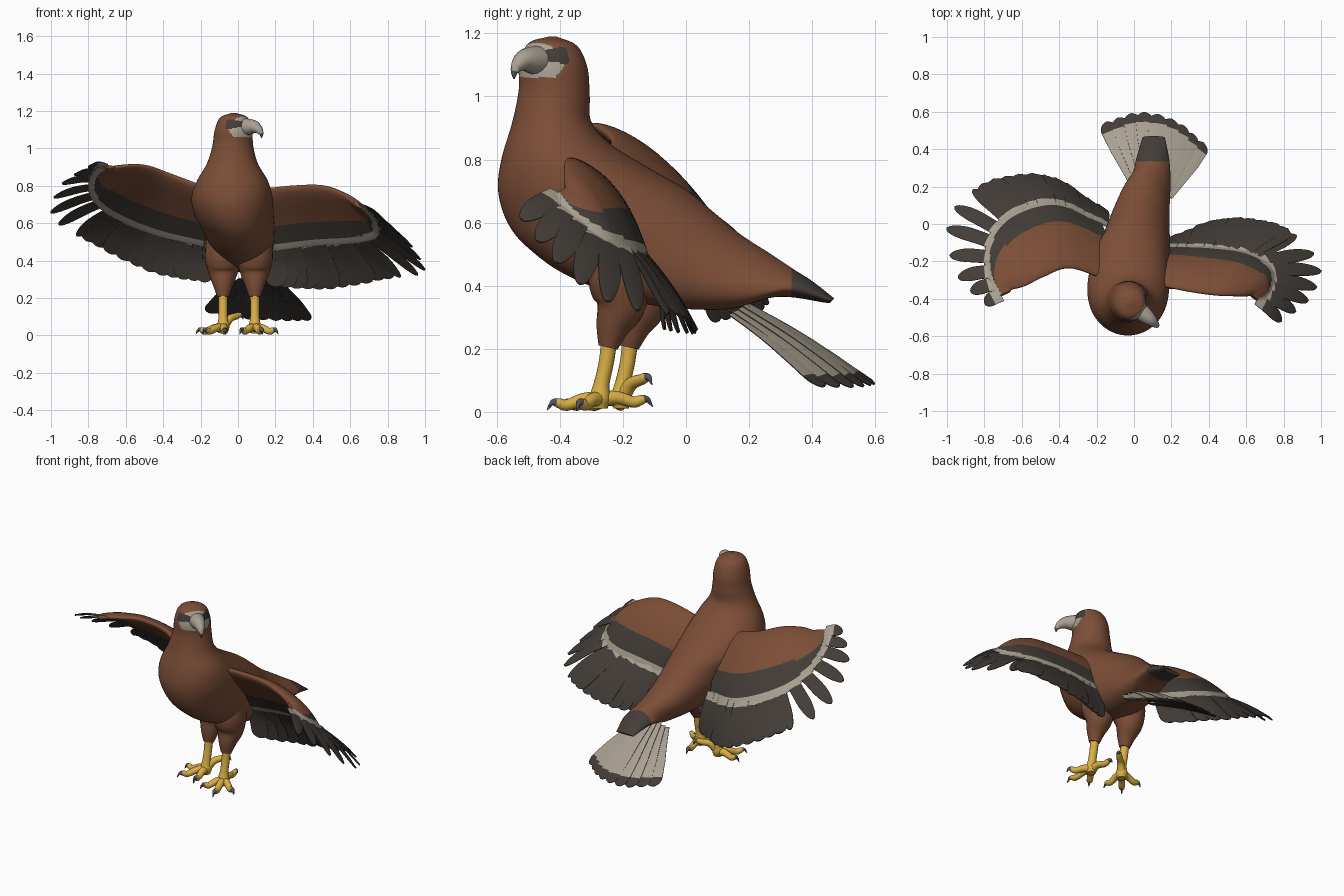
import bpy, bmesh, math
from mathutils import Vector as V

if "Cube" in bpy.data.objects:
    bpy.data.objects.remove(bpy.data.objects["Cube"])

# ---- materials
def mat(name, c):
    m = bpy.data.materials.new(name)
    m.diffuse_color = (*c, 1)
    m.use_nodes = True
    m.node_tree.nodes["Principled BSDF"].inputs["Base Color"].default_value = m.diffuse_color
    return m
MATS = [mat("brown_plumage", (.20, .076, .038)), mat("dark_feather", (.055, .046, .039)),
        mat("pale_band", (.40, .355, .29)), mat("yellow_leg", (.70, .43, .06)),
        mat("claw_grey", (.09, .09, .095))]
BROWN, DARK, PALE, YELLOW, CLAW = range(5)

# ---- helpers
def spline(pts, u):
    """Catmull-Rom through tuples, u in 0..len-1"""
    n = len(pts) - 1
    i = max(0, min(int(u), n - 1))
    t = u - i
    def g(j):
        if j < 0: return [2 * a - b for a, b in zip(pts[0], pts[1])]
        if j > n: return [2 * a - b for a, b in zip(pts[n], pts[n - 1])]
        return pts[j]
    return [.5 * (2 * b + (c - a) * t + (2 * a - 5 * b + 4 * c - d) * t * t
            + (3 * b - a - 3 * c + d) * t ** 3) for a, b, c, d in zip(g(i - 1), g(i), g(i + 1), g(i + 2))]

def finish(bm, name):
    bmesh.ops.recalc_face_normals(bm, faces=bm.faces)
    me = bpy.data.meshes.new(name)
    bm.to_mesh(me)
    bm.free()
    for m in MATS: me.materials.append(m)
    ob = bpy.data.objects.new(name, me)
    bpy.context.collection.objects.link(ob)
    bpy.ops.object.select_all(action='DESELECT')
    ob.select_set(True)
    bpy.context.view_layer.objects.active = ob
    bpy.ops.object.shade_smooth_by_angle(angle=math.radians(45))
    return ob

def loft(bm, rings, rule):
    """closed rings bridged and capped; rule(i, j, centre) gives the material"""
    vs = [[bm.verts.new(p) for p in r] for r in rings]
    n = len(vs[0])
    for i in range(len(vs) - 1):
        for j in range(n):
            k = (j + 1) % n
            f = bm.faces.new((vs[i][j], vs[i][k], vs[i + 1][k], vs[i + 1][j]))
            f.material_index = rule(i, j, f.calc_center_median())
    for i in (0, -1):
        f = bm.faces.new(vs[i])
        f.material_index = rule(i % (len(vs) - 1), 0, f.calc_center_median())

def tube(bm, pts, rule, steps=4, n=16):
    """round tube through (x, y, z, radius) points"""
    rings, total = [], (len(pts) - 1) * steps
    for s in range(total + 1):
        u = s / steps
        p = spline(pts, u)
        d = (V(spline(pts, min(u + .1, len(pts) - 1))[:3]) - V(spline(pts, max(u - .1, 0))[:3])).normalized()
        a = d.cross(V((.31, .17, .2) if abs(d.z) > .8 else (0, 0, 1))).normalized()
        b = d.cross(a)
        r = max(p[3], .001)
        rings.append([V(p[:3]) + (a * math.cos(2 * math.pi * q / n) + b * math.sin(2 * math.pi * q / n)) * r
                      for q in range(n)])
    loft(bm, rings, rule)

def feather(bm, base, tip, side, w0, w1, rule, round_from=.75, lift=0):
    """thin blade with raised quill line and a rounded tip; rule(t, is_top) gives the material"""
    d = tip - base
    side = (side - d.normalized() * side.dot(d.normalized())).normalized()
    nrm = side.cross(d).normalized()
    if nrm.z < 0: nrm = -nrm
    rings, n = [], 36
    for i in range(n + 1):
        t = i / n if i < n else .997
        w = w0 + (w1 - w0) * min(1, t / .6)
        if t > round_from: w *= math.sqrt(1 - ((t - round_from) / (1 - round_from)) ** 2)
        c = base + d * t + nrm * (lift + .012 * math.sin(math.pi * t))
        rings.append([c - side * w + nrm * .001, c + nrm * .006, c + side * w + nrm * .001,
                      c + side * w - nrm * .002, c - nrm * .003, c - side * w - nrm * .002])
    loft(bm, rings, lambda i, j, c: rule((i + .5) / n, j < 2))

# ---- torso, neck and head: (front y, z, back y, z, half width, centre x)
SECT = [(-.435, 1.19, -.41, 1.19, .012, -.022), (-.50, 1.168, -.345, 1.16, .075, -.022),
        (-.528, 1.10, -.312, 1.09, .10, -.025), (-.53, 1.02, -.305, 1.0, .110, -.028),
        (-.55, .92, -.30, .92, .136, -.03), (-.585, .80, -.24, .85, .19, -.03),
        (-.595, .70, -.12, .775, .217, -.032), (-.565, .60, 0, .705, .212, -.022),
        (-.50, .52, .08, .64, .195, 0), (-.37, .43, .17, .565, .172, .02),
        (-.14, .345, .27, .50, .14, .05), (.12, .325, .345, .45, .105, .09),
        (.29, .365, .40, .415, .088, .10), (.455, .345, .47, .36, .06, .105)]
FWD, LAT, HEAD = V((.76, -.65, 0)), V((.65, .76, 0)), V((-.02, -.42, 0))

def plumage(i, j, c):
    if c.y > .335 and c.z < .47: return DARK
    f, s, h = (c - HEAD).dot(FWD), (c - HEAD).dot(LAT), c.z
    # eye patch inside a rounded pale face
    if abs(h - 1.13) < .025 - .25 * max(0, f - .05) and .025 < f < .10 and abs(s) > .035: return DARK
    if f > .045 + 9 * (h - 1.115) ** 2 and 1.06 < h < 1.172: return PALE
    return BROWN
rings = []
for k in range(13 * 16 + 1):
    fy, fz, ky, kz, w, cx = spline(SECT, k / 16)
    c, a = V((cx, (fy + ky) / 2, (fz + kz) / 2)), V((0, (fy - ky) / 2, (fz - kz) / 2))
    rings.append([c + a * math.cos(q * math.pi / 48) + V((w * math.sin(q * math.pi / 48), 0, 0)) for q in range(96)])
bm = bmesh.new()
loft(bm, rings, plumage)
finish(bm, "body")

# ---- hooked beak
bm = bmesh.new()
bk = [(.05, 1.11, .05), (.10, 1.115, .044), (.14, 1.115, .035), (.172, 1.10, .023), (.19, 1.078, .012), (.192, 1.055, .002)]
tube(bm, [(*(HEAD + FWD * f).to_2d(), z, r) for f, z, r in bk], lambda i, j, c: CLAW if i > 15 else PALE)
finish(bm, "beak")

# ---- wings: leading edge, pale band and feather tips from wrist to shoulder
WINGS = {
    "right_wing": ([(-.66, -.36, .9), (-.65, -.35, .9), (-.58, -.33, .91), (-.48, -.28, .905), (-.34, -.235, .855), (-.14, -.30, .78)],
                   [(-.71, -.38, .9), (-.75, -.24, .83), (-.735, -.08, .74), (-.63, .04, .65), (-.42, .10, .57), (-.18, .0, .52)],
                   [(-.80, -.425, .905), (-.95, -.27, .80), (-.995, .02, .63), (-.80, .22, .5), (-.47, .26, .34), (-.19, .10, .285)]),
    "left_wing": ([(.62, -.38, .71), (.61, -.385, .72), (.56, -.385, .76), (.45, -.38, .80), (.30, -.36, .80), (.10, -.32, .78)],
                  [(.66, -.40, .69), (.71, -.33, .615), (.70, -.23, .55), (.59, -.17, .525), (.41, -.145, .52), (.19, -.13, .50)],
                  [(.79, -.52, .61), (.94, -.40, .46), (.995, -.22, .335), (.81, -.02, .305), (.50, .03, .25), (.21, -.07, .26)])}
BAND = .05
for name, (L, B, T) in WINGS.items():
    def span(u):
        return V(spline(B, min(u + .1, 5))) - V(spline(B, max(u - .1, 0))) + \
            (V(spline(T, min(u + .1, 5))) - V(spline(T, max(u - .1, 0)))) * .6
    # arm and coverts as one cambered slab
    rings, lens, nu, nv = [], [], 60, 64
    for i in range(nu + 1):
        u = 5 * i / nu
        l, b, t = V(spline(L, u)), V(spline(B, u)), V(spline(T, u))
        ch = b + (t - b).normalized() * BAND - l
        nrm = ch.cross(span(u)).normalized()
        if nrm.z < 0: nrm = -nrm
        lens.append(ch.length)
        th = .014 + .03 * min(1, u / 3)
        r = []
        for j in range(nv):
            a = 2 * math.pi * j / nv
            v = (1 - math.cos(a)) / 2
            h = th * math.sin(a) * (1 - .6 * v) + .02 * math.sin(math.pi * v) * min(1, u / 2)
            r.append(l + ch * v + nrm * h)
        rings.append(r)
    def bands(i, j, c):
        v = (1 - math.cos(2 * math.pi * (j + .5) / nv)) / 2
        p = 1 - BAND / lens[i]
        if v > p: return PALE
        return BROWN if v < p * (1 - .33 * min(1, i / 30)) else DARK
    bm = bmesh.new()
    loft(bm, rings, bands)
    finish(bm, name + "_coverts")
    # separate primaries, then overlapping secondaries, all crossed by the pale band
    bm = bmesh.new()
    us = [i * .46 for i in range(7)] + [2.95 + i * .205 for i in range(11)]
    for i, u in enumerate(us):
        l, b, t = V(spline(L, u)), V(spline(B, u)), V(spline(T, u))
        ln, first = (t - b).length, i < 7
        feather(bm, b, t, span(u), .038, .041 if first else .055,
                lambda q, top: PALE if q * ln < BAND else DARK,
                .5 if first else .82, .002 * (i % 3 - 1))
    finish(bm, name + "_feathers")

# ---- tail fan, pale above and dark below
BASE = [(.03, .17, .30), (.11, .19, .335), (.18, .15, .31)]
TIPS = [(-.15, .545, .12), (.03, .595, .085), (.22, .55, .075), (.37, .435, .08)]
bm = bmesh.new()
for i in range(9):
    k = i / 8
    d = V(spline(TIPS, min(3, 3 * k + .1))) - V(spline(TIPS, max(0, 3 * k - .1)))
    feather(bm, V(spline(BASE, 2 * k)), V(spline(TIPS, 3 * k)), d, .028, .05,
            lambda q, top: PALE if top and q < .86 else DARK, .86, .008 * (1 - abs(2 * k - 1)))
finish(bm, "tail")

# ---- legs and feet: x, y, splay angle, hind toe length and lift
for name, x, y, splay, hind, rise in (("right", -.08, -.205, -40, .13, .08), ("left", .09, -.272, 14, .15, .01)):
    bm = bmesh.new()
    tube(bm, [(x, y + .06, .52, .09), (x, y + .06, .42, .097), (x, y + .065, .34, .08),
              (x, y + .04, .27, .054), (x, y + .025, .205, .031)], lambda i, j, c: BROWN, 5, 24)
    finish(bm, name + "_thigh")
    bm = bmesh.new()
    tube(bm, [(x, y + .03, .24, .026), (x, y + .02, .16, .024), (x, y + .005, .09, .025),
              (x, y, .045, .034), (x, y, .012, .024)], lambda i, j, c: YELLOW)
    for ang, ln, up in ((-48, .13, 0), (0, .155, 0), (45, .13, 0), (172, hind, rise)):
        a = math.radians(ang + splay)
        dx, dy = math.sin(a), -math.cos(a)
        prof = [(0, .04, .026), (.35, .04 + up * .6, .021), (.7, .022 + up, .018), (.86, .028 + up, .016),
                (1.0, .03 + up, .010), (1.12, .006 + up, .001)]
        tube(bm, [(x + dx * ln * f, y + dy * ln * f, z, r) for f, z, r in prof],
             lambda i, j, c: CLAW if i > 13 else YELLOW, 4, 12)
    finish(bm, name + "_foot")
